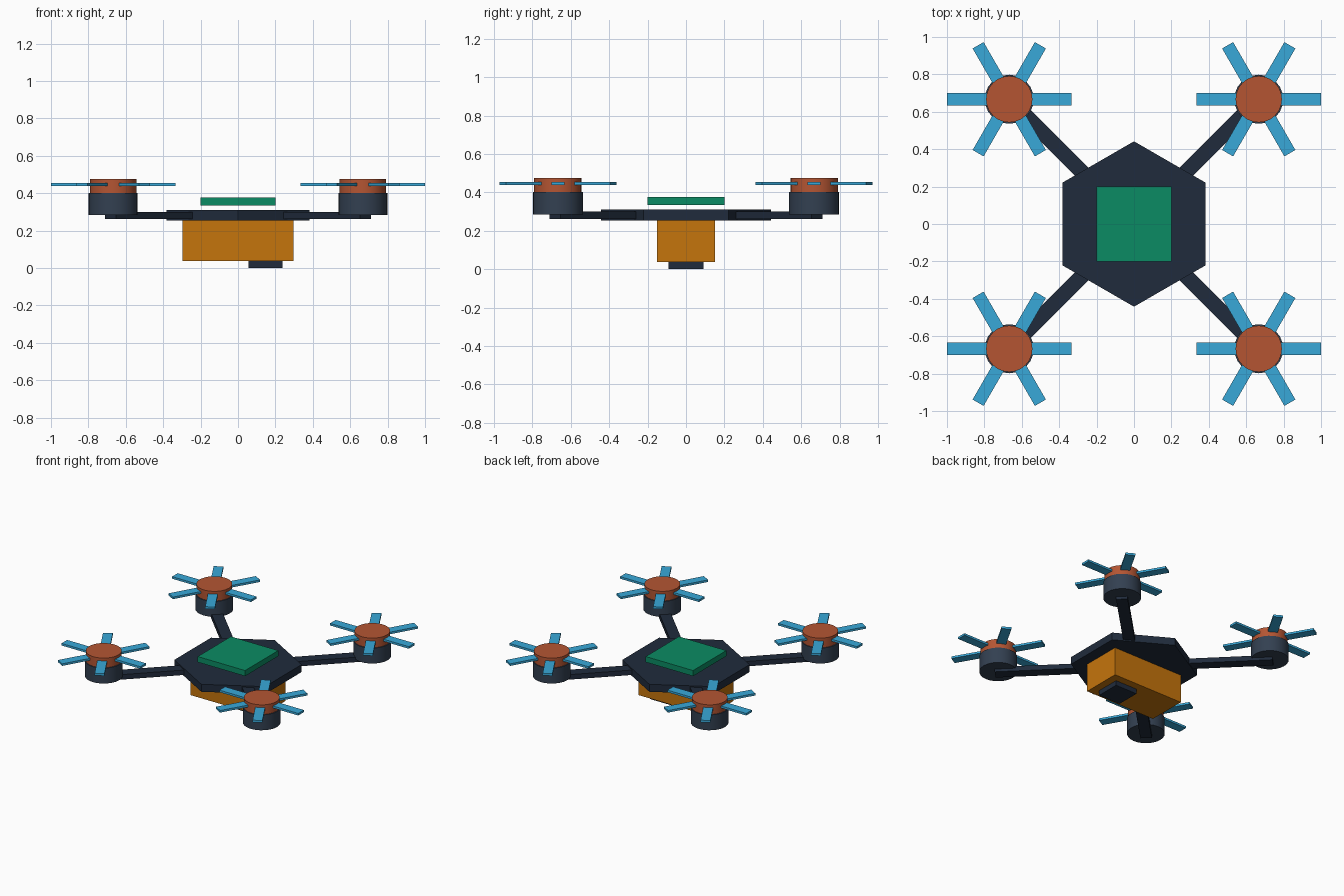
import bpy
from math import radians, pi, cos, sin

if "Cube" in bpy.data.objects:
    bpy.data.objects.remove(bpy.data.objects["Cube"])


def material(name, hex_code):
    rgb = [int(hex_code[i:i + 2], 16) / 255 for i in (0, 2, 4)]
    m = bpy.data.materials.new(name)
    m.diffuse_color = (*[c ** 2.2 for c in rgb], 1)
    m.use_nodes = True
    m.node_tree.nodes["Principled BSDF"].inputs["Base Color"].default_value = m.diffuse_color
    return m


DARK = material("dark_frame", "252f3e")
STEEL = material("motor_grey", "364252")
RUST = material("hub_rust", "b35636")
BLUE = material("blade_blue", "3ba7d8")
GREEN = material("board_green", "138a63")
ORANGE = material("battery_orange", "c47414")


def finish(name, mat):
    o = bpy.context.object
    o.name = name
    o.data.materials.append(mat)
    return o


def box(name, x, y, z0, z1, size, mat, turn=0):
    bpy.ops.mesh.primitive_cube_add(size=1, location=(x, y, (z0 + z1) / 2), rotation=(0, 0, turn))
    bpy.context.object.scale = (*size, z1 - z0)
    return finish(name, mat)


def drum(name, x, y, z0, z1, r, mat, sides=24, turn=0):
    bpy.ops.mesh.primitive_cylinder_add(vertices=sides, radius=r, depth=z1 - z0,
                                        location=(x, y, (z0 + z1) / 2), rotation=(0, 0, turn))
    if sides > 8:
        bpy.ops.object.shade_smooth_by_angle(angle=radians(40))
    return finish(name, mat)


# Central body: hexagonal plate, circuit board, battery, camera
drum("body_plate", 0, 0, 0.253, 0.31, 0.442, DARK, sides=6)
box("circuit_board", 0, 0, 0.333, 0.376, (0.4, 0.4), GREEN)
box("battery", 0, 0, 0.037, 0.255, (0.594, 0.3), ORANGE)
box("camera", 0.147, 0, 0, 0.04, (0.184, 0.184), DARK)

# Four arms, each with a motor, hub and six blades
C = 0.667
BLADE = 0.333
for sx, side in ((-1, "left"), (1, "right")):
    for sy, end in ((-1, "front"), (1, "back")):
        tag = f"{end}_{side}"
        x, y = sx * C, sy * C
        reach = 0.964
        mid = reach / 2 / 2 ** 0.5
        box(f"{tag}_arm", sx * mid, sy * mid, 0.262, 0.3, (reach, 0.08), DARK, sx * sy * pi / 4)
        drum(f"{tag}_motor", x, y, 0.284, 0.402, 0.131, STEEL)
        drum(f"{tag}_hub", x, y, 0.4, 0.475, 0.124, RUST)
        for k in range(6):
            a = k * pi / 3
            box(f"{tag}_blade_{k + 1}", x + cos(a) * BLADE * 0.6, y + sin(a) * BLADE * 0.6,
                0.438, 0.454, (BLADE * 0.8, 0.068), BLUE, a)
